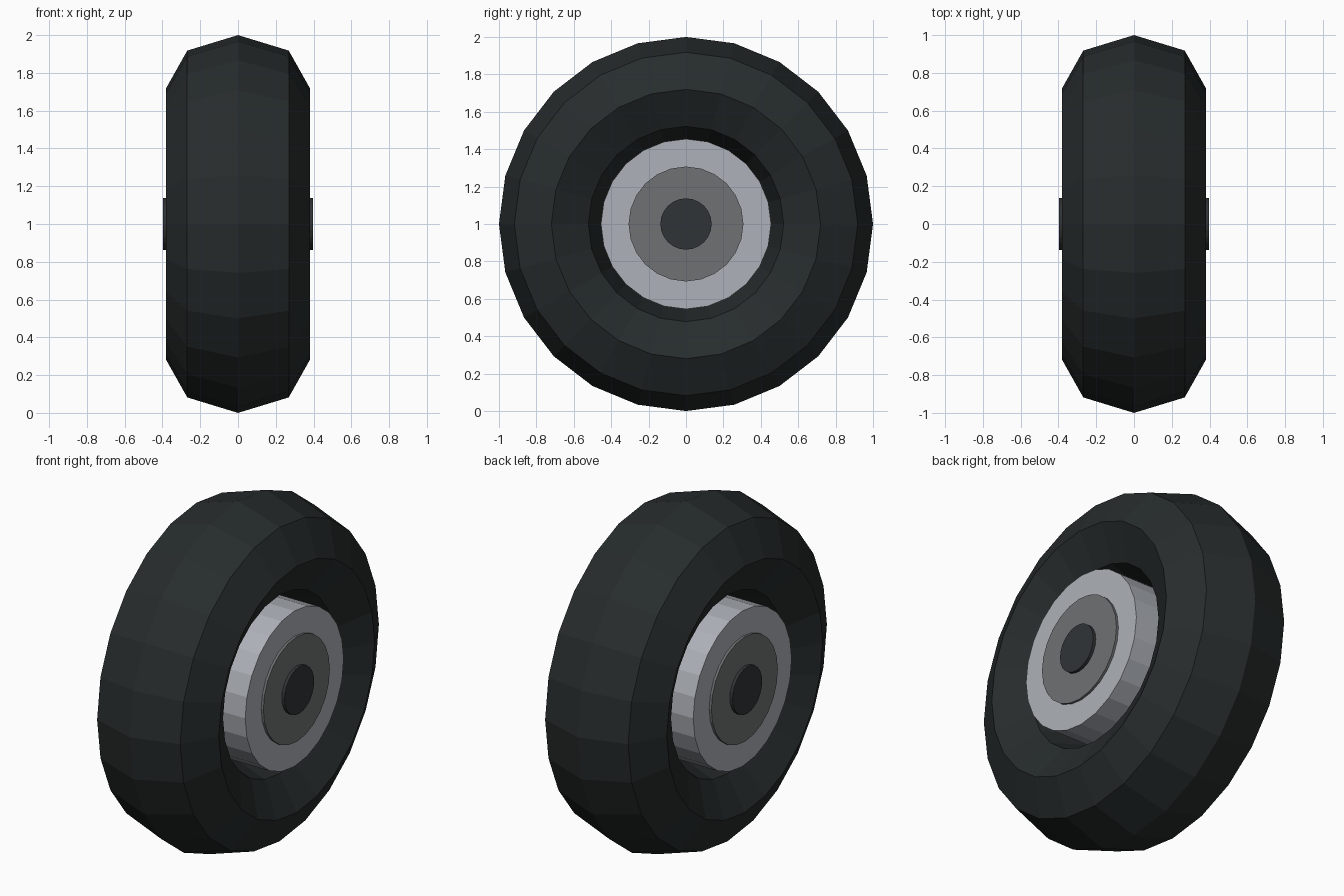
import bpy
from math import cos, sin, pi
import bmesh
from mathutils import Matrix, Vector

if "Cube" in bpy.data.objects:
    bpy.data.objects.remove(bpy.data.objects["Cube"])

SIDES = 24
CENTRE_Z = 1.0


def lathe(name, profile, colour):
    """Revolve a closed (x, radius) profile about the x axle; zero radius is capped."""
    bm = bmesh.new()
    rings = []
    for x, r in profile:
        rings.append([bm.verts.new((x, r * cos(2 * pi * i / SIDES),
                                    CENTRE_Z + r * sin(2 * pi * i / SIDES)))
                      for i in range(SIDES)])
    closed = len(rings) > 2
    for k in range(len(rings) if closed else 1):
        a, b = rings[k], rings[(k + 1) % len(rings)]
        for i in range(SIDES):
            j = (i + 1) % SIDES
            bm.faces.new((a[i], a[j], b[j], b[i]))
    if not closed:
        for ring in rings:
            bm.faces.new(ring)
    bmesh.ops.recalc_face_normals(bm, faces=bm.faces)
    mesh = bpy.data.meshes.new(name)
    bm.to_mesh(mesh)
    bm.free()
    mat = bpy.data.materials.new(name + "_colour")
    mat.diffuse_color = (*colour, 1)
    mat.use_nodes = True
    mat.node_tree.nodes["Principled BSDF"].inputs["Base Color"].default_value = mat.diffuse_color
    mesh.materials.append(mat)
    obj = bpy.data.objects.new(name, mesh)
    bpy.context.collection.objects.link(obj)
    return obj


# Tyre: eight-sided oval cross-section swept round the axle
section = [(0.38 * sin(k * pi / 4), 0.72 + 0.28 * cos(k * pi / 4)) for k in range(8)]
lathe("tyre", section, (0.02, 0.025, 0.025))

# Rim, hub and axle: nested discs, each standing slightly proud of the last
for name, radius, half, colour in [
    ("rim", 0.455, 0.365, (0.42, 0.44, 0.48)),
    ("hub", 0.307, 0.379, (0.16, 0.165, 0.17)),
    ("axle", 0.137, 0.397, (0.03, 0.034, 0.037)),
]:
    lathe(name, [(-half, radius), (half, radius)], colour)
